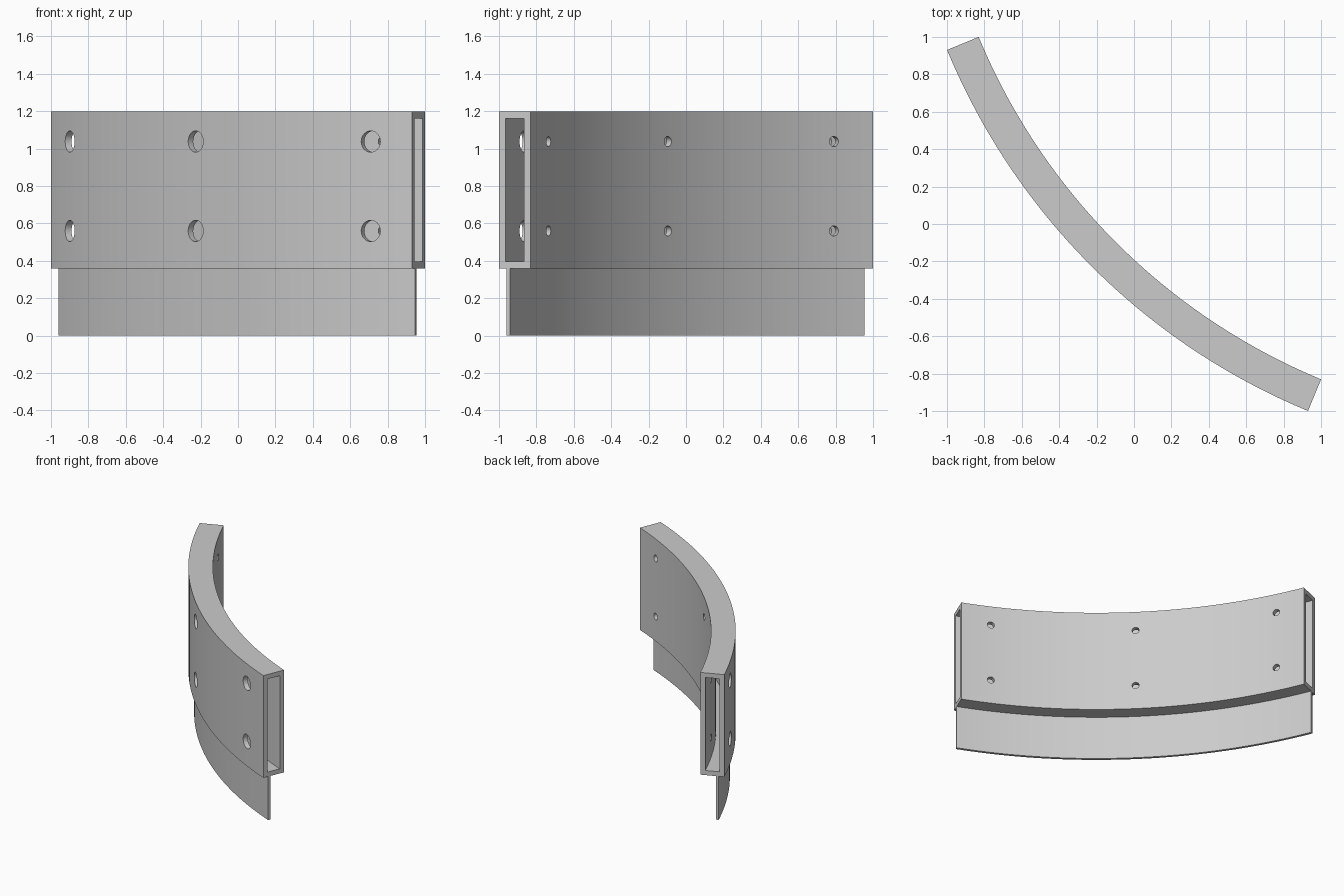
import bpy, bmesh
from math import cos, sin, radians
from mathutils import Matrix

cube = bpy.data.objects.get("Cube")
if cube:
    bpy.data.objects.remove(cube, do_unlink=True)

CENTRE = 2.295            # arc centre lies on x = y
MID, HALF = 225, 22.5     # arc direction and half sweep, degrees
R_IN, R_OUT = 3.383, 3.566
Z_LOW, Z_TOP = 0.358, 1.198
WALL = 0.038

grey = bpy.data.materials.new("light_grey")
grey.use_nodes = True
colour = (0.6, 0.6, 0.6, 1)
grey.diffuse_color = colour
grey.node_tree.nodes["Principled BSDF"].inputs["Base Color"].default_value = colour


def make_object(name, bm):
    bmesh.ops.recalc_face_normals(bm, faces=bm.faces)
    mesh = bpy.data.meshes.new(name)
    bm.to_mesh(mesh)
    bm.free()
    mesh.materials.append(grey)
    obj = bpy.data.objects.new(name, mesh)
    bpy.context.collection.objects.link(obj)
    return obj


def arc_block(name, r0, r1, z0, z1, half=HALF, steps=48):
    """Sweep a rectangle along the arc."""
    bm = bmesh.new()
    rings = []
    for i in range(steps + 1):
        a = radians(MID - half + 2 * half * i / steps)
        rings.append([bm.verts.new((CENTRE + r * cos(a), CENTRE + r * sin(a), z))
                      for r, z in ((r0, z0), (r1, z0), (r1, z1), (r0, z1))])
    for a, b in zip(rings, rings[1:]):
        for k in range(4):
            n = (k + 1) % 4
            bm.faces.new((a[k], a[n], b[n], b[k]))
    bm.faces.new(rings[0])
    bm.faces.new(rings[-1])
    return make_object(name, bm)


def cut(target, cutter):
    mod = target.modifiers.new("cut", "BOOLEAN")
    mod.operation = "DIFFERENCE"
    mod.solver = "EXACT"
    mod.object = cutter
    cutter.hide_render = True
    bpy.context.view_layer.objects.active = target
    bpy.ops.object.modifier_apply(modifier=mod.name)
    bpy.data.objects.remove(cutter, do_unlink=True)


# Hollow curved casing, open at both ends
casing = arc_block("curved_casing", R_IN, R_OUT, Z_LOW, Z_TOP)
cut(casing, arc_block("cavity_cutter", R_IN + WALL, R_OUT - WALL,
                      Z_LOW + WALL, Z_TOP - WALL, HALF * 50 / 48, 50))

# Wide access holes outside, narrow screw holes inside
bm = bmesh.new()
for offset in (-18.6, 0, 18.6):
    for z in (0.56, 1.038):
        for radius, near, far in ((0.057, 3.49, 3.64), (0.027, 3.33, 3.46)):
            a = radians(MID + offset)
            r = (near + far) / 2
            place = (Matrix.Translation((CENTRE + r * cos(a), CENTRE + r * sin(a), z))
                     @ Matrix.Rotation(a, 4, "Z") @ Matrix.Rotation(radians(90), 4, "Y"))
            bmesh.ops.create_cone(bm, cap_ends=True, segments=32, radius1=radius,
                                  radius2=radius, depth=far - near, matrix=place)
cut(casing, make_object("hole_cutter", bm))

# Thin curved skirt below the casing
skirt = arc_block("lower_skirt", 3.502, 3.523, 0, Z_LOW)

for obj in (casing, skirt):
    bpy.ops.object.select_all(action="DESELECT")
    obj.select_set(True)
    bpy.context.view_layer.objects.active = obj
    bpy.ops.object.shade_smooth_by_angle(angle=radians(30))
